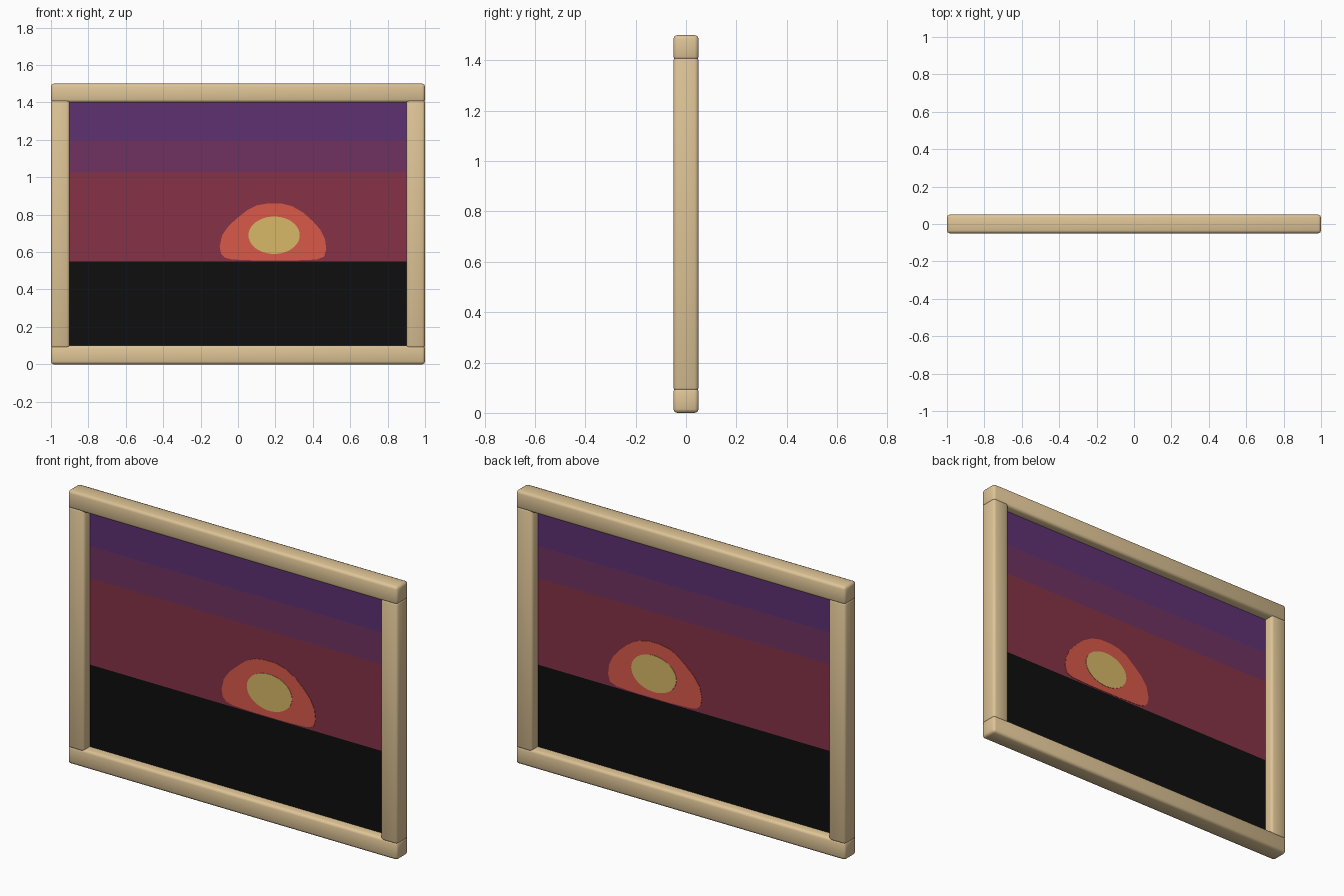
import bpy, bmesh, math

if "Cube" in bpy.data.objects:
    bpy.data.objects.remove(bpy.data.objects["Cube"])


def material(name, rgb):
    lin = [(c / 255 / 12.92) if c / 255 <= 0.04045 else ((c / 255 + 0.055) / 1.055) ** 2.4 for c in rgb]
    m = bpy.data.materials.new(name)
    m.diffuse_color = (*lin, 1)
    m.use_nodes = True
    m.node_tree.nodes["Principled BSDF"].inputs["Base Color"].default_value = m.diffuse_color
    return m


wood = material("pale_wood", (222, 196, 150))
black = material("black_ground", (14, 14, 14))
red = material("dusk_red", (134, 50, 70))
plum = material("plum", (112, 50, 97))
purple = material("evening_purple", (95, 49, 114))
orange = material("glow_orange", (216, 89, 73))
yellow = material("sun_yellow", (216, 184, 103))


def new_object(name, bm, mats):
    me = bpy.data.meshes.new(name)
    bm.to_mesh(me)
    bm.free()
    for m in mats:
        me.materials.append(m)
    ob = bpy.data.objects.new(name, me)
    bpy.context.collection.objects.link(ob)
    return ob


def bar(name, x0, x1, z0, z1):
    """Frame bar with softly rounded edges."""
    bm = bmesh.new()
    bmesh.ops.create_cube(bm, size=1)
    for v in bm.verts:
        v.co = ((x0 + x1) / 2 + v.co.x * (x1 - x0), v.co.y * 0.1,
                (z0 + z1) / 2 + v.co.z * (z1 - z0))
    bmesh.ops.bevel(bm, geom=bm.edges[:], offset=0.015, segments=2, profile=0.5, affect='EDGES')
    for f in bm.faces:
        f.smooth = True
    return new_object(name, bm, [wood])


def plate(name, outline, thick, mat):
    """Thin plate through the picture plane, visible from both sides."""
    bm = bmesh.new()
    face = bm.faces.new([bm.verts.new((x, -thick / 2, z)) for x, z in outline])
    ext = bmesh.ops.extrude_face_region(bm, geom=[face], use_keep_orig=True)
    for v in ext["geom"]:
        if isinstance(v, bmesh.types.BMVert):
            v.co.y += thick
    bmesh.ops.recalc_face_normals(bm, faces=bm.faces[:])
    return new_object(name, bm, [mat])


# Frame: full-width rails, stiles slightly overlapping them
bar("bottom_rail", -1, 1, 0, 0.1)
bar("top_rail", -1, 1, 1.4, 1.5)
bar("left_stile", -1, -0.9, 0.085, 1.415)
bar("right_stile", 0.9, 1, 0.085, 1.415)

# Picture panel: single sheet split into colour bands by height
bm = bmesh.new()
levels = [0.09, 0.55, 1.025, 1.2, 1.41]
rows = [(bm.verts.new((-0.91, 0, z)), bm.verts.new((0.91, 0, z))) for z in levels]
for i in range(4):
    (a, b), (c, d) = rows[i], rows[i + 1]
    bm.faces.new((a, b, d, c)).material_index = i
new_object("picture_panel", bm, [black, red, plum, purple])

# Sun glow: uneven dome resting on the horizon
glow = [(-0.03, 0.56), (0.1, 0.555), (0.3, 0.555), (0.42, 0.56), (0.46, 0.575), (0.472, 0.615),
        (0.465, 0.67), (0.44, 0.72), (0.40, 0.765), (0.35, 0.81), (0.29, 0.845), (0.23, 0.86),
        (0.16, 0.86), (0.10, 0.85), (0.05, 0.825), (0.0, 0.785), (-0.05, 0.74), (-0.085, 0.69),
        (-0.098, 0.63), (-0.09, 0.59), (-0.07, 0.57)]
plate("sun_glow", glow, 0.004, orange)

# Sun disc: slightly flattened ellipse
disc = [(0.193 + 0.137 * math.cos(t * math.tau / 48), 0.69 + 0.1 * math.sin(t * math.tau / 48))
        for t in range(48)]
plate("sun_disc", disc, 0.008, yellow)
